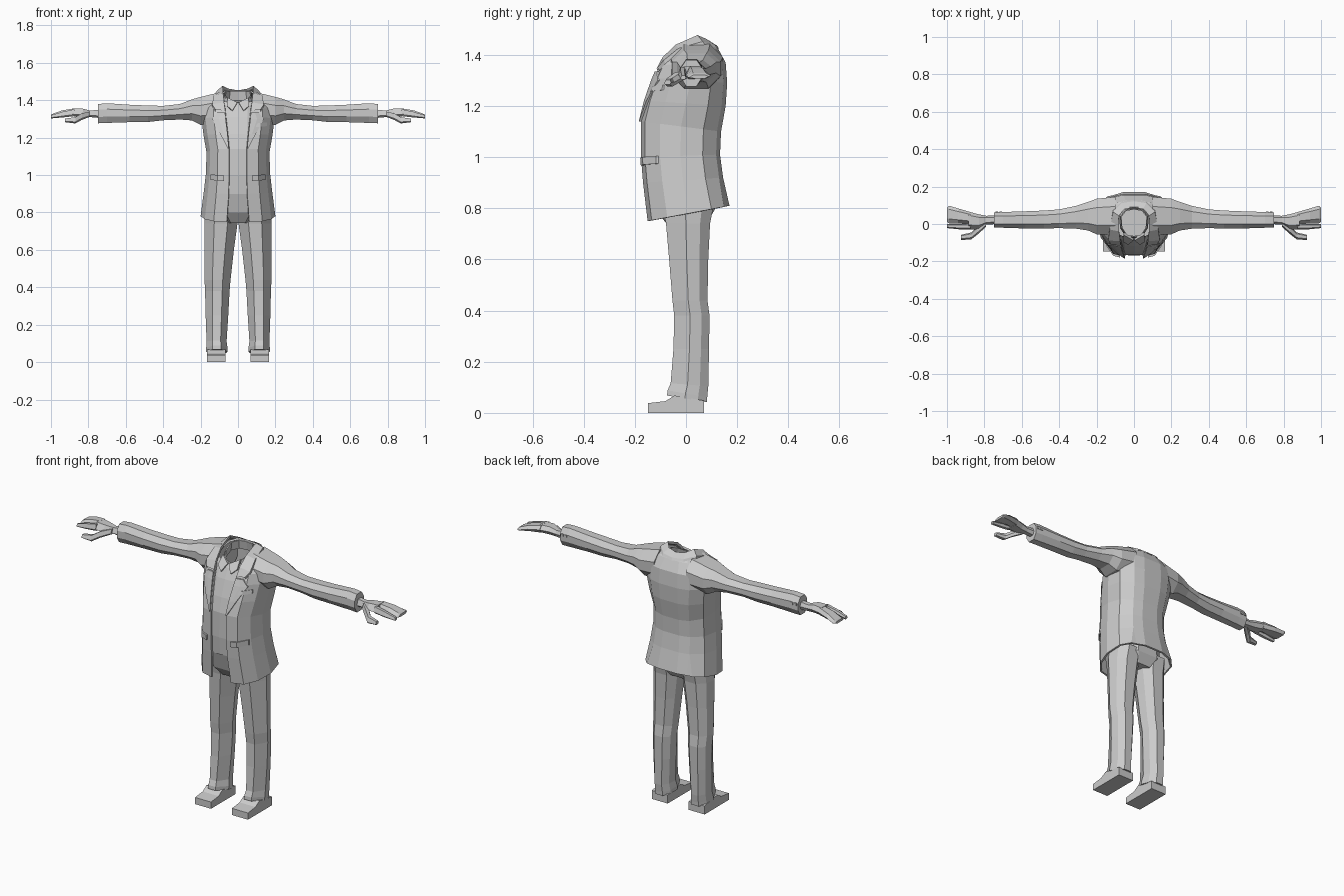
import bpy, bmesh
from mathutils import Vector
from mathutils.bvhtree import BVHTree

cloth = bpy.data.materials.new("light_grey")
cloth.diffuse_color = (0.6, 0.6, 0.6, 1)


def make(name, bm, mirror=True, thick=0, recalc=True):
    bmesh.ops.remove_doubles(bm, verts=bm.verts, dist=0.0004)
    if recalc:
        bmesh.ops.recalc_face_normals(bm, faces=bm.faces)
    me = bpy.data.meshes.new(name)
    bm.to_mesh(me)
    bm.free()
    ob = bpy.data.objects.new(name, me)
    bpy.context.collection.objects.link(ob)
    me.materials.append(cloth)
    if mirror:
        m = ob.modifiers.new("mirror", 'MIRROR')
        m.merge_threshold = 0.0005
    if thick:
        s = ob.modifiers.new("thickness", 'SOLIDIFY')
        s.thickness = thick
        s.offset = -1
    return ob


def loft(bm, rings, closed=True, caps=True):
    rows = [[bm.verts.new(p) for p in r] for r in rings]
    n = len(rows[0])
    for a, b in zip(rows, rows[1:]):
        for i in range(n if closed else n - 1):
            j = (i + 1) % n
            bm.faces.new((a[i], a[j], b[j], b[i]))
    if closed and caps:
        bm.faces.new(rows[0][::-1])
        bm.faces.new(rows[-1])
    return rows


# ---- jacket body: (z front, z back, half width, y front, y back, opening)
LEVELS = [(.75, .81, .200, -.150, .170, .060), (.90, .92, .183, -.168, .145, .050),
          (1.0, 1.01, .172, -.176, .133, .048), (1.14, 1.10, .168, -.176, .137, .048),
          (1.22, 1.20, .184, -.156, .155, .055), (1.31, 1.29, .195, -.125, .161, .065),
          (1.36, 1.37, .190, -.102, .155, .070), (1.39, 1.425, .145, -.090, .125, .075),
          (1.40, 1.455, .100, -.078, .090, .078)]
FRONT = [(0, 0), (.5, .05), (.84, .24), (1, .50)]
BACK = [(.93, .78), (.62, .95), (.62, .95), (.3, 1), (0, 1)]


def body_ring(level, hem):
    zf, zb, w, yf, yb, op = level
    pts = [(op + (w - op) * fx, fy) for fx, fy in FRONT] + [(w * fx, fy) for fx, fy in BACK]
    if hem:  # flared side vents
        pts[5] = (pts[5][0] + .018, pts[5][1] - .02)
        pts[6] = (pts[6][0] - .012, pts[6][1])
    return [(x, yf + (yb - yf) * f, zf + (zb - zf) * f) for x, f in pts]


bm = bmesh.new()
loft(bm, [body_ring(l, i == 0) for i, l in enumerate(LEVELS)], closed=False)
tree = BVHTree.FromBMesh(bm)
make("jacket_body", bm, thick=.010, recalc=False)


def on_front(x, z, out):
    hit = tree.ray_cast(Vector((x, -1, z)), Vector((0, 1, 0)))[0]
    return (x, (hit.y if hit else -.08) - out, z)


def plate(bm, rows, out):
    """Slab following the jacket front; rows of (x, z) points."""
    rings = []
    for r in rows:
        top = [on_front(x, z, out) for x, z in r]
        low = [on_front(x, z, -.004) for x, z in reversed(r)]
        rings.append(top + low)
    loft(bm, rings)


# ---- lapels with notch
bm = bmesh.new()
lapel = [(1.14, .049, .053), (1.22, .056, .095), (1.30, .066, .138), (1.335, .070, .110)]
plate(bm, [[(a, z), ((a + b) / 2, z), (b, z)] for z, a, b in lapel], .009)
make("lapel", bm)

# ---- turned collar running around the neck
bm = bmesh.new()
collar = [((.071, -.115, 1.345), (.120, -.112, 1.350)), ((.074, -.092, 1.39), (.138, -.088, 1.378)),
          ((.080, -.040, 1.44), (.130, -.030, 1.425)), ((.082, .045, 1.477), (.112, .065, 1.452)),
          ((.050, .080, 1.462), (.065, .112, 1.440)), ((0, .088, 1.453), (0, .122, 1.435))]
rings = []
for a, b in collar:
    a, b = Vector(a), Vector(b)
    d = Vector((0, .008, -.012))
    rings.append([a, b, b + d, a + d])
loft(bm, rings, caps=False)
make("jacket_collar", bm)

# ---- pocket flaps and breast pocket
bm = bmesh.new()
plate(bm, [[(x, .967 + .1 * (x - .075)), (x, .997 + .1 * (x - .075))] for x in (.075, .11, .148)], .010)
make("pocket_flap", bm)
bm = bmesh.new()
plate(bm, [[(x, 1.255 + .1 * (x - .085)), (x, 1.275 + .1 * (x - .085))] for x in (.085, .12, .155)], .007)
make("breast_pocket", bm, mirror=False)

# ---- shirt front and neck band
bm = bmesh.new()
shirt = [(.900, -.158), (1.0, -.166), (1.14, -.164), (1.22, -.145), (1.31, -.114), (1.365, -.088), (1.39, -.070)]
loft(bm, [[(0, y - .003, z), (.05, y, z), (.10, y + .025, z + .01)] for z, y in shirt], closed=False)
make("shirt_front", bm, recalc=False)
bm = bmesh.new()
band = [(0, -.070, 1.385), (.040, -.062, 1.395), (.068, -.02, 1.42), (.072, .04, 1.445), (.045, .075, 1.45), (0, .083, 1.45)]
loft(bm, [[(x * 1.1, y * 1.1, z - .05) for x, y, z in band], band], closed=False)
make("neck_band", bm, thick=.006, recalc=False)
bm = bmesh.new()
wing = [(.004, -.088, 1.388), (.030, -.112, 1.345), (.060, -.095, 1.372), (.055, -.058, 1.415)]
loft(bm, [wing, [(x, y + .012, z - .004) for x, y, z in wing]])
make("shirt_collar_wing", bm)

# ---- sleeves, hands and thumbs: rings along x of (x, y front, y back, z low, z high)
OCT = [(-1, -.35), (-.5, -1), (.5, -1), (1, -.35), (1, .4), (.5, 1), (-.5, 1), (-1, .4)]
BOX = [(-1, -.5), (-.5, -1), (.6, -1), (1, 0), (.6, 1), (-.5, 1)]


def x_ring(r, shape):
    x, ya, yb, za, zb = r
    return [(x, (ya + yb) / 2 + (yb - ya) / 2 * u, (za + zb) / 2 + (zb - za) / 2 * v) for u, v in shape]


def limb(name, rings, shape):
    bm = bmesh.new()
    loft(bm, [x_ring(r, shape) for r in rings])
    make(name, bm)


limb("sleeve", [(.10, -.060, .145, 1.27, 1.442), (.20, -.055, .135, 1.268, 1.418), (.245, -.035, .118, 1.292, 1.405),
                (.31, -.025, .097, 1.297, 1.380), (.40, -.022, .078, 1.293, 1.370), (.48, -.024, .072, 1.284, 1.372),
                (.58, -.024, .068, 1.283, 1.376), (.70, -.020, .064, 1.279, 1.384), (.748, -.020, .062, 1.277, 1.380)], OCT)
limb("palm", [(.735, .000, .045, 1.305, 1.350), (.79, -.004, .044, 1.310, 1.345), (.83, -.028, .052, 1.312, 1.355),
              (.885, -.030, .066, 1.315, 1.357)], BOX)
limb("fingers", [(.875, .000, .064, 1.316, 1.357), (.94, .002, .083, 1.314, 1.346), (.99, .004, .098, 1.308, 1.328),
                 (1.0, .012, .088, 1.308, 1.322)], BOX)
limb("index_finger", [(.875, -.030, .002, 1.315, 1.352), (.94, -.028, .000, 1.308, 1.338), (1.0, -.022, .000, 1.303, 1.320)], BOX)
limb("thumb", [(.79, -.014, .020, 1.312, 1.340), (.835, -.055, -.012, 1.295, 1.330), (.87, -.082, -.045, 1.276, 1.310),
               (.925, -.086, -.058, 1.283, 1.302)], BOX)


def box(name, lo, hi):
    bm = bmesh.new()
    loft(bm, [[(lo[0], lo[1], z), (hi[0], lo[1], z), (hi[0], hi[1], z), (lo[0], hi[1], z)] for z in (lo[2], hi[2])])
    make(name, bm)


for i, x in enumerate((.705, .727)):
    box("cuff_button_%d" % i, (x, .045, 1.338), (x + .013, .068, 1.352))

# ---- trousers: seat plus legs, rings of (z, x inner, x outer, y front, y back, tilt)
LEG = [(-.4, -1), (.4, -1), (1, -.1), (.85, .55), (.4, 1), (-.4, 1), (-.85, .55), (-1, -.1)]


def z_ring(r):
    z, xa, xb, ya, yb, t = r
    return [((xa + xb) / 2 + (xb - xa) / 2 * u, (ya + yb) / 2 + (yb - ya) / 2 * v, z - t * v) for u, v in LEG]


bm = bmesh.new()
loft(bm, [z_ring(r) for r in [(.055, .056, .170, -.074, .082, .013), (.075, .056, .170, -.072, .083, .013),
                              (.11, .061, .168, -.060, .087, .006), (.25, .052, .173, -.049, .090, 0),
                              (.38, .045, .176, -.046, .092, 0), (.44, .040, .179, -.053, .084, 0),
                              (.60, .022, .179, -.066, .087, 0), (.74, .003, .180, -.078, .094, 0),
                              (.82, .002, .176, -.095, .110, 0)]])
make("trouser_leg", bm)
bm = bmesh.new()
loft(bm, [z_ring(r) for r in [(.745, -.10, .10, -.080, .085, 0), (.80, -.165, .165, -.125, .115, 0),
                              (.905, -.155, .155, -.157, .115, 0)]])
make("trouser_seat", bm, mirror=False)

# ---- shoes: side profile swept across the width
bm = bmesh.new()
shoe = [(-.148, 0), (.070, 0), (.070, .048), (-.045, .068), (-.080, .046), (-.148, .038)]
loft(bm, [[(x, y, z) for y, z in shoe] for x in (.066, .166)])
make("shoe", bm)
